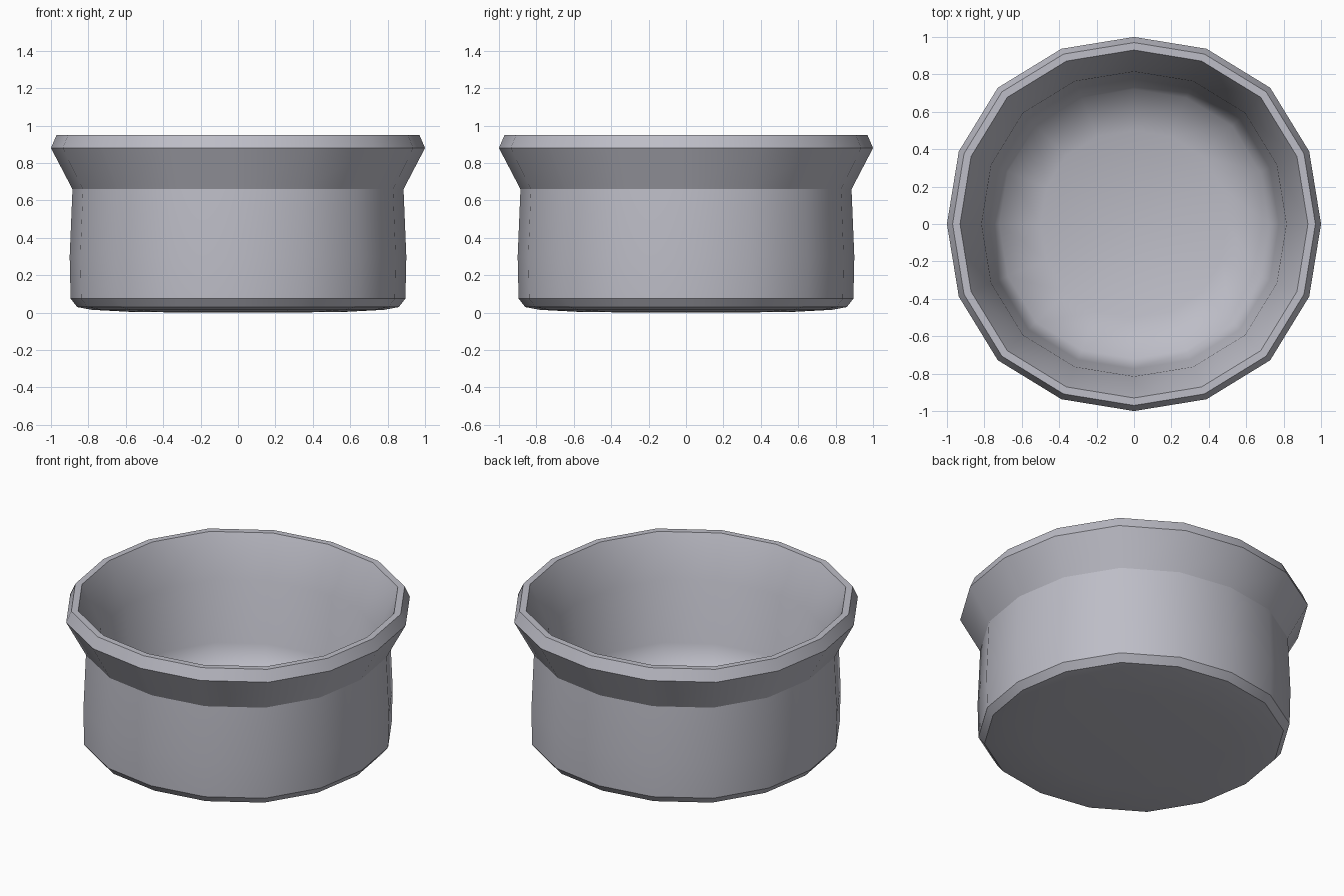
import bpy, bmesh, math

if "Cube" in bpy.data.objects:
    bpy.data.objects.remove(bpy.data.objects["Cube"])

SIDES = 16
# Slightly squared circle: widening of each vertex within a quarter turn
WIDEN = [1.0, 1.014, 1.03, 1.014]

# Lathe profile (radius, z, sharp ring), from underside, up the outside, over the rim, down inside
PROFILE = [
    (0.55, 0.003, False),
    (0.78, 0.015, False),
    (0.86, 0.03, True),
    (0.895, 0.075, True),
    (0.90, 0.30, False),
    (0.885, 0.66, True),
    (1.00, 0.88, True),
    (0.97, 0.95, True),
    (0.93, 0.95, True),
    (0.815, 0.69, False),
    (0.775, 0.30, False),
    (0.72, 0.16, False),
    (0.50, 0.09, False),
]

bm = bmesh.new()


def ring(r, z):
    return [bm.verts.new((r * WIDEN[i % 4] * math.cos(2 * math.pi * i / SIDES),
                          r * WIDEN[i % 4] * math.sin(2 * math.pi * i / SIDES), z))
            for i in range(SIDES)]


rings = [ring(r, z) for r, z, _ in PROFILE]

# Side walls and rim
for a, b in zip(rings, rings[1:]):
    for i in range(SIDES):
        j = (i + 1) % SIDES
        bm.faces.new((a[i], a[j], b[j], b[i]))

# Underside and inner floor as fans
base = bm.verts.new((0, 0, 0))
floor = bm.verts.new((0, 0, 0.07))
for i in range(SIDES):
    j = (i + 1) % SIDES
    bm.faces.new((base, rings[0][j], rings[0][i]))
    bm.faces.new((floor, rings[-1][i], rings[-1][j]))

# Smooth around the bowl, crisp at rim, flare and foot
for f in bm.faces:
    f.smooth = True
for vs, (_, _, sharp) in zip(rings, PROFILE):
    if sharp:
        for i in range(SIDES):
            bm.edges.get((vs[i], vs[(i + 1) % SIDES])).smooth = False

bmesh.ops.recalc_face_normals(bm, faces=bm.faces[:])
mesh = bpy.data.meshes.new("bowl")
bm.to_mesh(mesh)
bm.free()

mat = bpy.data.materials.new("cool grey")
mat.diffuse_color = (0.51, 0.51, 0.57, 1)
mat.use_nodes = True
mat.node_tree.nodes["Principled BSDF"].inputs["Base Color"].default_value = mat.diffuse_color
mesh.materials.append(mat)
bpy.context.collection.objects.link(bpy.data.objects.new("bowl", mesh))
